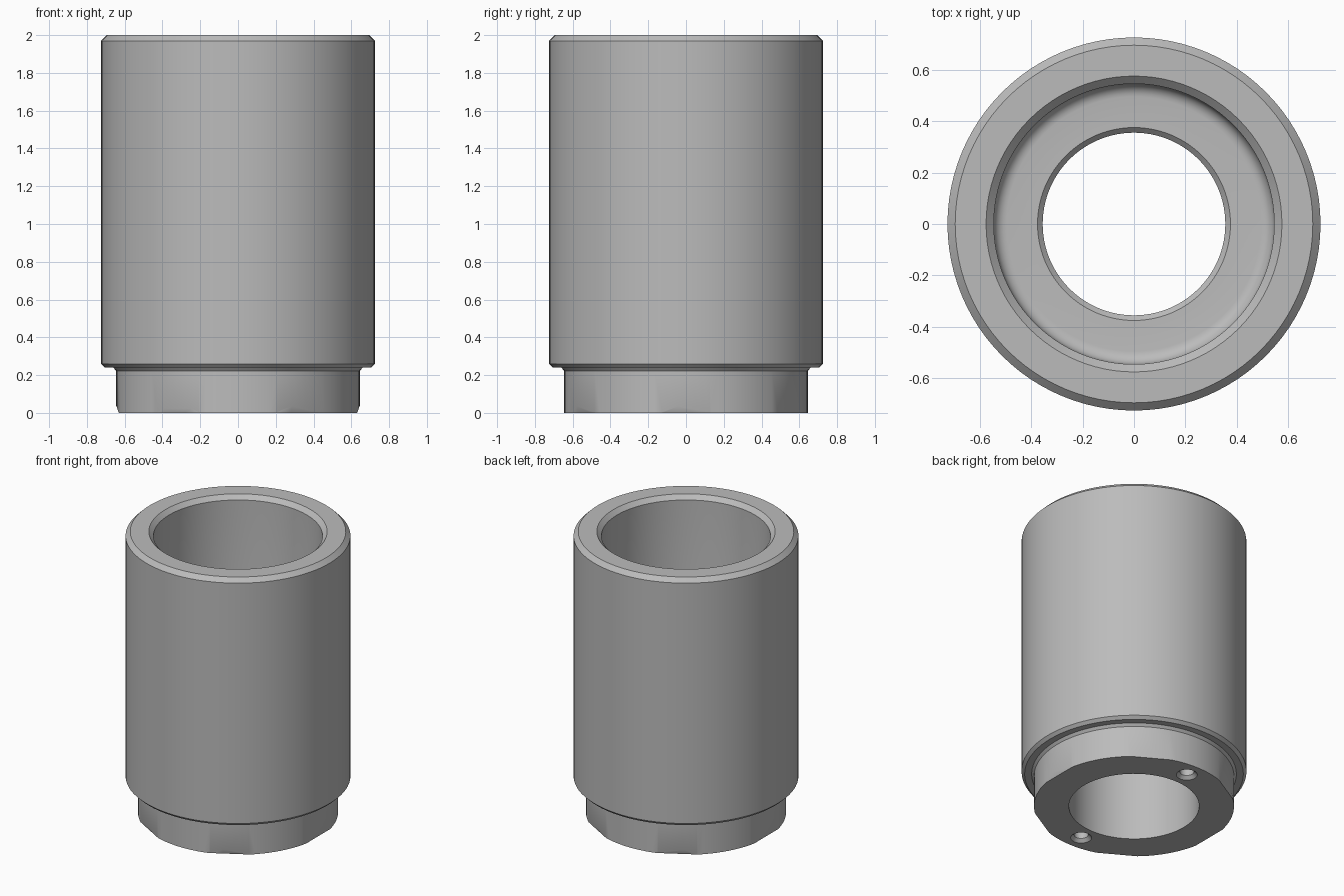
import bpy, bmesh, math
from mathutils import Matrix, Vector

cube = bpy.data.objects.get("Cube")
if cube:
    bpy.data.objects.remove(cube, do_unlink=True)

steel = bpy.data.materials.new("grey_steel")
steel.use_nodes = True
grey = (0.5, 0.5, 0.5, 1)
steel.diffuse_color = grey
steel.node_tree.nodes["Principled BSDF"].inputs["Base Color"].default_value = grey


def add_object(name, bm):
    bmesh.ops.recalc_face_normals(bm, faces=bm.faces)
    mesh = bpy.data.meshes.new(name)
    bm.to_mesh(mesh)
    bm.free()
    mesh.materials.append(steel)
    obj = bpy.data.objects.new(name, mesh)
    bpy.context.collection.objects.link(obj)
    return obj


def lathe(name, profile, centre=(0, 0, 0), steps=96):
    """Revolve a closed (radius, height) outline about a vertical axis."""
    bm = bmesh.new()
    verts = [bm.verts.new((r, 0, z)) for r, z in profile]
    edges = [bm.edges.new((a, b)) for a, b in zip(verts, verts[1:] + verts[:1])]
    bmesh.ops.spin(bm, geom=verts + edges, cent=(0, 0, 0), axis=(0, 0, 1),
                   angle=math.tau, steps=steps, use_merge=True)
    bmesh.ops.remove_doubles(bm, verts=bm.verts, dist=1e-5)
    bmesh.ops.translate(bm, verts=bm.verts, vec=centre)
    return add_object(name, bm)


def cut(target, cutter):
    cutter.hide_render = True
    mod = target.modifiers.new("cut", "BOOLEAN")
    mod.operation = "DIFFERENCE"
    mod.solver = "EXACT"
    mod.object = cutter
    bpy.ops.object.select_all(action="DESELECT")
    bpy.context.view_layer.objects.active = target
    target.select_set(True)
    bpy.ops.object.modifier_apply(modifier=mod.name)
    bpy.data.objects.remove(cutter, do_unlink=True)


# Rounded corner where the upper bore meets the inner shoulder
floor, fillet = 0.75, 0.05
corner = [(0.545 - fillet + fillet * math.cos(a), floor + fillet - fillet * math.sin(a))
          for a in (math.radians(d) for d in range(0, 91, 15))]

# Sleeve: stepped outside, wide upper bore, inner lip and lower bore
outside = [(0.42, 0), (0.645, 0), (0.645, 0.222), (0.66, 0.24), (0.705, 0.24),
           (0.725, 0.26), (0.725, 1.97), (0.695, 2), (0.575, 2), (0.545, 1.97)]
lip = [(0.375, floor), (0.355, floor - 0.02), (0.355, 0.55), (0.42, 0.55)]
sleeve = lathe("sleeve_body", outside + corner + lip)

# Six shallow slanted flats around the foot
for i in range(6):
    bm = bmesh.new()
    bmesh.ops.create_cube(bm, size=0.4)
    place = (Matrix.Rotation(i * math.pi / 3, 4, "Z")
             @ Matrix.Translation(Vector((0.631, 0, 0)))
             @ Matrix.Rotation(math.radians(20), 4, "Y")
             @ Matrix.Translation(Vector((0.2, 0, 0))))
    bmesh.ops.transform(bm, matrix=place, verts=bm.verts)
    cut(sleeve, add_object("foot_flat_cutter", bm))

# Two countersunk pin holes in the underside
for side in (-1, 1):
    pin = [(0, -0.05), (0.068, -0.05), (0.068, 0), (0.046, 0.022), (0.046, 0.12), (0, 0.12)]
    cut(sleeve, lathe("pin_hole_cutter", pin, (0, side * 0.53, 0), 32))

bpy.ops.object.select_all(action="DESELECT")
sleeve.select_set(True)
bpy.context.view_layer.objects.active = sleeve
bpy.ops.object.shade_smooth_by_angle(angle=math.radians(25))
